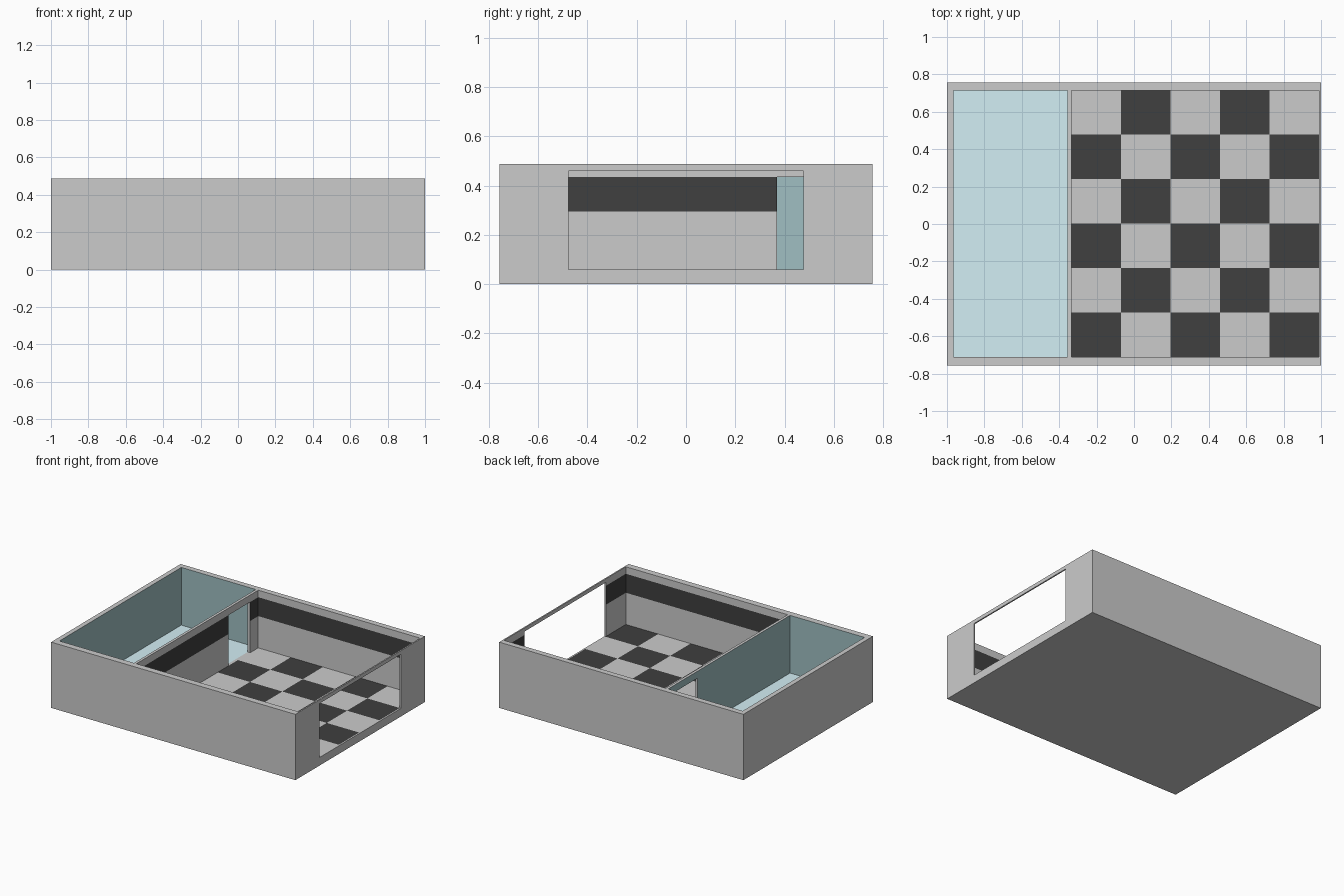
import bpy, bmesh
from itertools import product

if "Cube" in bpy.data.objects:
    bpy.data.objects.remove(bpy.data.objects["Cube"])


def material(name, rgb):
    m = bpy.data.materials.new(name)
    m.diffuse_color = (*rgb, 1)
    m.use_nodes = True
    m.node_tree.nodes["Principled BSDF"].inputs["Base Color"].default_value = m.diffuse_color
    return m


PAINTS = [material("plaster", (0.8, 0.8, 0.8)),
          material("black", (0.05, 0.05, 0.05)),
          material("teal_wall", (0.35, 0.52, 0.54)),
          material("pale_blue_floor", (0.65, 0.86, 0.91))]
PLASTER, BLACK, TEAL, BLUE = range(4)

# Shared grid lines: wall faces, tile joints, door edges, stripe edges
X0, X1, Y0, Y1 = -0.335, 0.99, -0.71, 0.715
TILE_X, TILE_Y = (X1 - X0) / 5, (Y1 - Y0) / 6
XS = sorted([-1, -0.965, -0.355, 1] + [X0 + i * TILE_X for i in range(6)])
YS = sorted([-0.757, 0.757, -0.477, 0.478, 0.37, 0.62]
            + [Y0 + i * TILE_Y for i in range(7)])
ZS = [0, 0.06, 0.295, 0.435, 0.46, 0.487]
AXES = (XS, YS, ZS)

# Solid parts as boxes: low corner, high corner
PARTS = {
    "floor": ((-1, -0.757, 0), (1, 0.757, 0.06)),
    "front_wall": ((-1, -0.757, 0.06), (1, Y0, 0.487)),
    "back_wall": ((-1, Y1, 0.06), (1, 0.757, 0.487)),
    "left_wall": ((-1, Y0, 0.06), (-0.965, Y1, 0.487)),
    "right_wall": ((X1, Y0, 0.06), (1, Y1, 0.487)),
    "partition_wall": ((-0.355, Y0, 0.06), (X0, Y1, 0.487)),
}
# Wide side opening and the inner doorway
OPENINGS = [((X1, -0.477, 0.06), (1, 0.478, 0.46)),
            ((-0.355, 0.37, 0.06), (X0, 0.62, 0.435))]


def inside(p, box):
    return all(a < c < b for a, c, b in zip(box[0], p, box[1]))


def owner(cell):
    if any(i < 0 or i > len(a) - 2 for i, a in zip(cell, AXES)):
        return None
    p = [(a[i] + a[i + 1]) / 2 for i, a in zip(cell, AXES)]
    if any(inside(p, o) for o in OPENINGS):
        return None
    return next((n for n, b in PARTS.items() if inside(p, b)), None)


def paint(c, axis, side):
    """Pick the colour of a face from the room it looks into."""
    p = list(c)
    p[axis] += 0.001 * side
    if inside(p, ((-0.965, Y0, 0.06), (-0.355, Y1, 0.487))):
        return BLUE if axis == 2 else TEAL
    if inside(p, ((X0, Y0, 0.06), (X1, Y1, 0.487))):
        if axis == 2:                                   # chequered tiles
            tile = int((p[0] - X0) / TILE_X) + int((p[1] - Y0) / TILE_Y)
            return PLASTER if tile % 2 else BLACK
        if 0.295 < p[2] < 0.435:                        # wall stripe
            return BLACK
    return PLASTER


meshes = {n: bmesh.new() for n in PARTS}
for cell in product(*(range(len(a) - 1) for a in AXES)):
    name = owner(cell)
    if not name:
        continue
    bm = meshes[name]
    for axis, side in product(range(3), (-1, 1)):
        near = list(cell)
        near[axis] += side
        if owner(near):
            continue
        u, v = (axis + 1) % 3, (axis + 2) % 3
        loop = [(0, 0), (1, 0), (1, 1), (0, 1)][::side]
        verts = []
        for du, dv in loop:
            k = list(cell)
            k[axis] += side > 0
            k[u] += du
            k[v] += dv
            verts.append(bm.verts.new([a[i] for a, i in zip(AXES, k)]))
        face = bm.faces.new(verts)
        face.material_index = paint(face.calc_center_median(), axis, side)

# Weld each part and turn it into an object
for name, bm in meshes.items():
    bmesh.ops.remove_doubles(bm, verts=bm.verts[:], dist=1e-5)
    mesh = bpy.data.meshes.new(name)
    for m in PAINTS:
        mesh.materials.append(m)
    bm.to_mesh(mesh)
    bm.free()
    bpy.context.collection.objects.link(bpy.data.objects.new(name, mesh))
